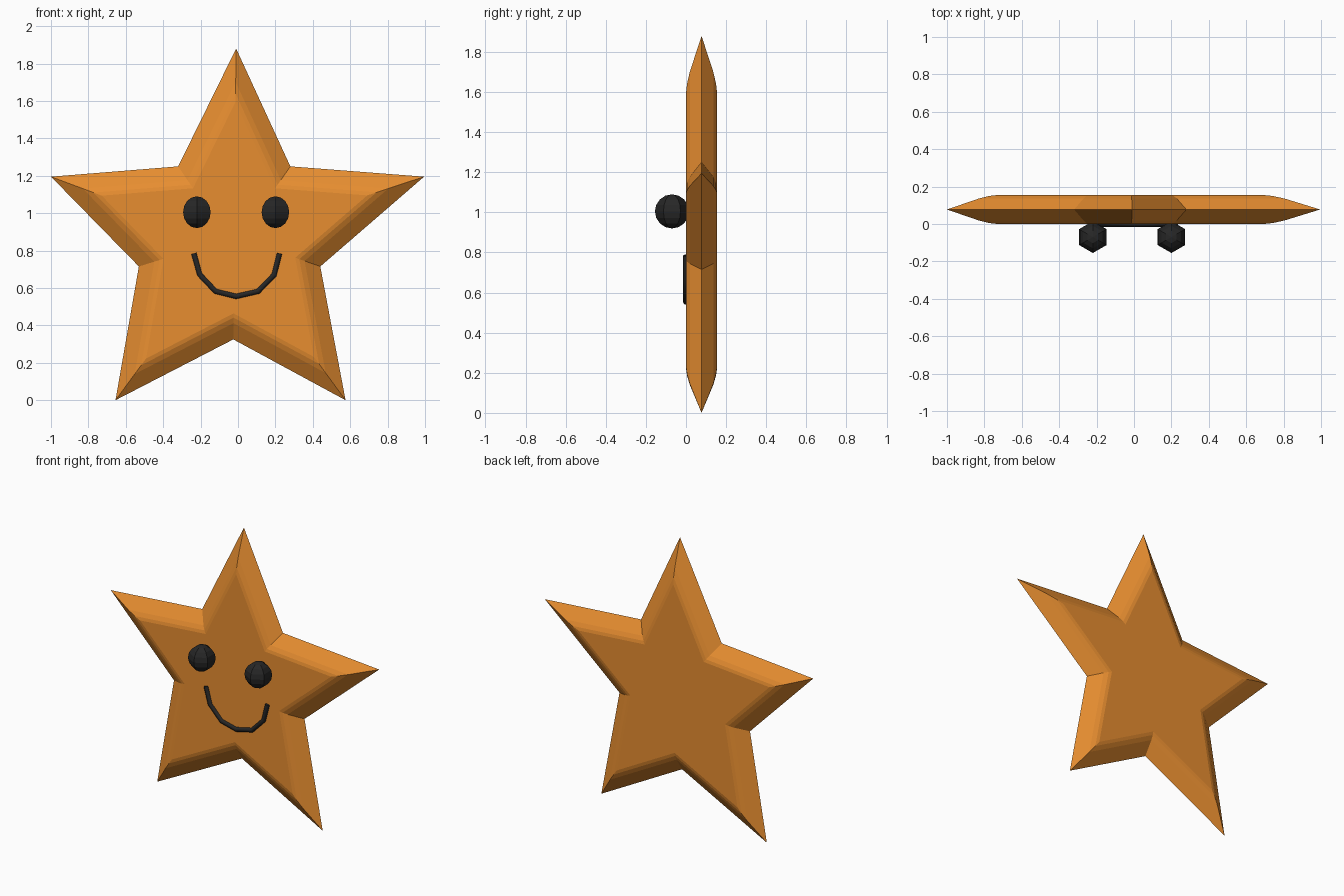
import bpy, bmesh
from mathutils import Vector

if "Cube" in bpy.data.objects:
    bpy.data.objects.remove(bpy.data.objects["Cube"])


def material(name, color):
    m = bpy.data.materials.new(name)
    m.diffuse_color = color
    m.use_nodes = True
    m.node_tree.nodes["Principled BSDF"].inputs["Base Color"].default_value = m.diffuse_color
    return m


orange = material("orange", (0.8, 0.27, 0.03, 1))
black = material("black", (0.02, 0.02, 0.02, 1))

# Star outline (x, z), clockwise from the top point
OUTLINE = [Vector(p) for p in [
    (-0.01, 1.88), (0.28, 1.25), (0.995, 1.195), (0.44, 0.715), (0.575, 0.0),
    (-0.025, 0.325), (-0.655, 0.0), (-0.53, 0.715), (-1.0, 1.195), (-0.32, 1.25)]]


def inset(points, d):
    """Move every edge of a clockwise outline inward by d, with mitred corners."""
    result = []
    for i, p in enumerate(points):
        a = (p - points[i - 1]).normalized()
        b = (points[(i + 1) % len(points)] - p).normalized()
        n1, n2 = Vector((a.y, -a.x)), Vector((b.y, -b.x))
        result.append(p + (n1 + n2) * d / (1 + n1.dot(n2)))
    return result


# Star body: bevelled front and back around a sharp middle edge
half = 0.0775
front = [(0.123, 0.0), (0.103, 0.005), (0.077, 0.019)]
layers = front + [(0.0, half)] + [(d, 2 * half - y) for d, y in reversed(front)]
bm = bmesh.new()
rings = [[bm.verts.new((p.x, y, p.y)) for p in inset(OUTLINE, d)] for d, y in layers]
for r, s in zip(rings, rings[1:]):
    for i in range(len(r)):
        j = (i + 1) % len(r)
        bm.faces.new((r[i], r[j], s[j], s[i]))
bm.faces.new(rings[0])
bm.faces.new(rings[-1])
bmesh.ops.recalc_face_normals(bm, faces=bm.faces)
mesh = bpy.data.meshes.new("star_body")
bm.to_mesh(mesh)
bm.free()
mesh.materials.append(orange)
bpy.context.collection.objects.link(bpy.data.objects.new("star_body", mesh))

# Eyes: low-poly spheres with a vertex towards the front
for side, x in (("left", -0.22), ("right", 0.20)):
    bpy.ops.mesh.primitive_uv_sphere_add(segments=6, ring_count=8, radius=0.085,
                                         location=(x, -0.07, 1.005))
    eye = bpy.context.object
    eye.name = side + "_eye"
    # put vertices on the y axis whatever the primitive's start angle
    v = max((p.co for p in eye.data.vertices), key=lambda c: c.y)
    if v.y < 0.08:
        eye.rotation_euler.z = 0.5235988
    eye.data.materials.append(black)

# Smile: thin tube along a few points
path = [(-0.236, 0.785), (-0.205, 0.672), (-0.12, 0.582), (-0.01, 0.555),
        (0.108, 0.582), (0.193, 0.67), (0.222, 0.785)]
curve = bpy.data.curves.new("smile", "CURVE")
curve.dimensions = "3D"
curve.bevel_depth = 0.016
curve.bevel_resolution = 1
curve.use_fill_caps = True
spline = curve.splines.new("POLY")
spline.points.add(len(path) - 1)
for pt, (x, z) in zip(spline.points, path):
    pt.co = (x, 0.0, z, 1)
curve.materials.append(black)
bpy.context.collection.objects.link(bpy.data.objects.new("smile", curve))
